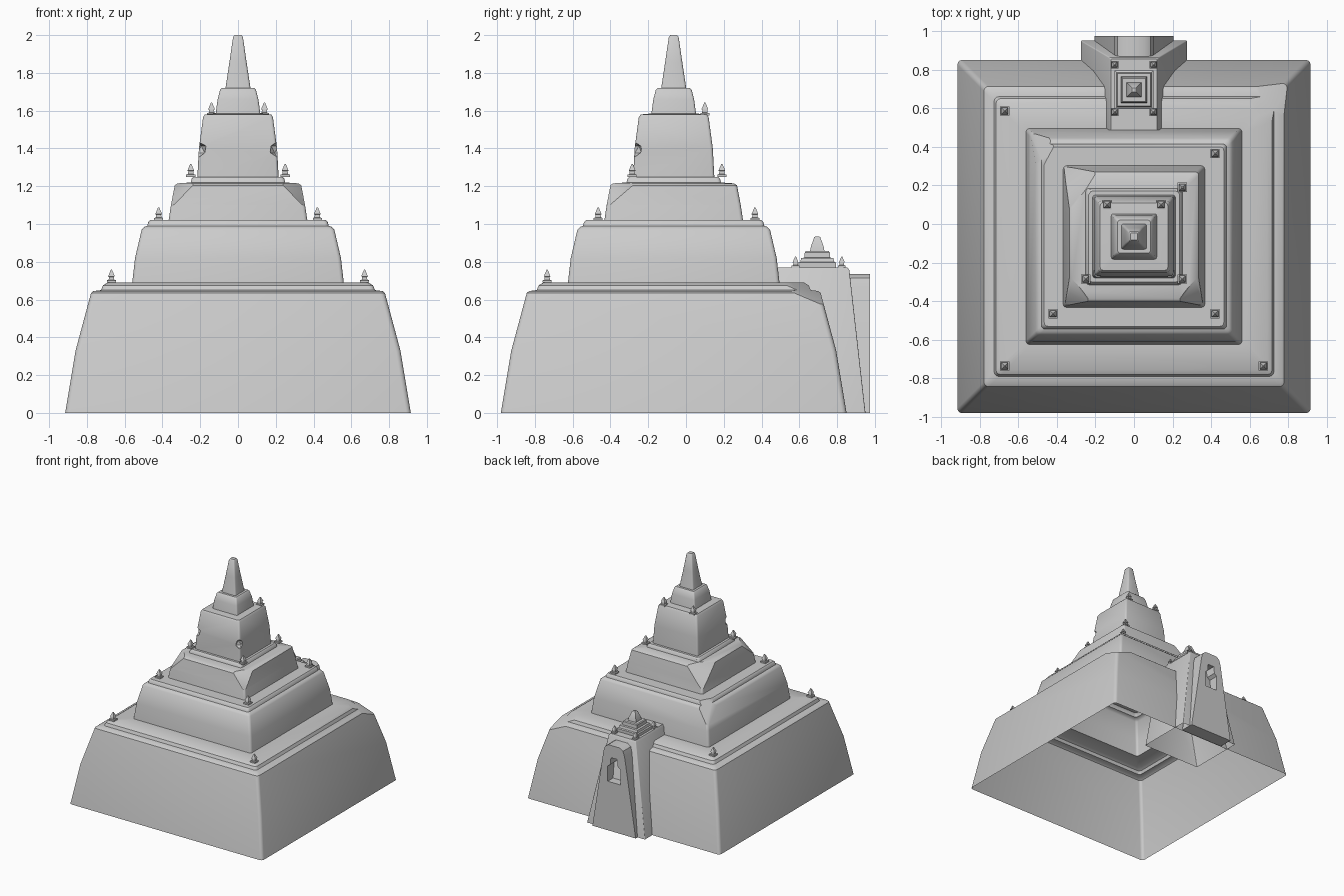
import bpy, bmesh, math
from mathutils import Vector

cube = bpy.data.objects.get("Cube")
if cube:
    bpy.data.objects.remove(cube, do_unlink=True)

stone = bpy.data.materials.new("grey_stone")
stone.use_nodes = True
GREY = (0.6, 0.6, 0.6, 1)
stone.diffuse_color = GREY
stone.node_tree.nodes["Principled BSDF"].inputs["Base Color"].default_value = GREY
CY = -0.065  # centre line of the stepped tower


def section(bm, hx, y0, y1, z, r):
    """Rectangle with rounded corners, as a ring of vertices."""
    r = min(r, hx * 0.3)
    corners = [(hx - r, y1 - r, 0), (r - hx, y1 - r, 90),
               (r - hx, y0 + r, 180), (hx - r, y0 + r, 270)]
    ring = []
    for x, y, start in corners:
        for step in ((0, 30, 60, 90) if r else (0,)):
            a = math.radians(start + step)
            ring.append(bm.verts.new((x + r * math.cos(a), y + r * math.sin(a), z)))
    return ring


def finish(obj):
    obj.data.materials.append(stone)
    bpy.ops.object.select_all(action='DESELECT')
    obj.select_set(True)
    bpy.context.view_layer.objects.active = obj
    bpy.ops.object.shade_smooth_by_angle(angle=math.radians(35))
    return obj


def add_mesh(name, bm):
    bmesh.ops.recalc_face_normals(bm, faces=bm.faces)
    mesh = bpy.data.meshes.new(name)
    bm.to_mesh(mesh)
    bm.free()
    obj = bpy.data.objects.new(name, mesh)
    bpy.context.collection.objects.link(obj)
    return obj


def loft(name, rows, r=0.0, top=True, bottom=False, chips=()):
    """Skin rows of (half width, y min, y max, z); each chip plane breaks off a corner."""
    bm = bmesh.new()
    rings = [section(bm, *row, r) for row in rows]
    for a, b in zip(rings, rings[1:]):
        for i in range(len(a)):
            j = (i + 1) % len(a)
            bm.faces.new((a[i], a[j], b[j], b[i]))
    if top:
        bm.faces.new(rings[-1])
    if bottom:
        bm.faces.new(rings[0][::-1])
    for points in chips:
        p, q, s = (Vector(v) for v in points)
        n = (q - p).cross(s - p).normalized()
        if n.z < 0:
            n.negate()
        geom = bm.verts[:] + bm.edges[:] + bm.faces[:]
        cut = bmesh.ops.bisect_plane(bm, geom=geom, plane_co=p, plane_no=n, clear_outer=True)
        edges = [e for e in cut["geom_cut"] if isinstance(e, bmesh.types.BMEdge)]
        if edges:
            bmesh.ops.contextual_create(bm, geom=edges)
    return finish(add_mesh(name, bm))


def square(profile, y=CY):
    return [(h, y - h, y + h, z) for h, z in profile]


# Hollow stepped tiers, each with a moulded rim and broken corners
loft("base_tier", square([(.915, 0), (.86, .33), (.778, .635), (.765, .645), (.725, .65),
                          (.715, .675), (.69, .69), (.56, .69)]), .025, top=False,
     chips=[((.69, .52, .69), (.59, .625, .69), (.78, .715, .58))])
loft("second_tier", square([(.56, .69), (.545, .82), (.51, .97), (.495, .985), (.48, .99),
                            (.475, 1.01), (.465, 1.02), (.367, 1.02)]), .02, top=False,
     chips=[((-.40, .43, 1.02), (-.47, .30, 1.02), (-.535, .47, .85))])
front_chips = [((s * .33, -.28, 1.21), (s * .24, -.39, 1.21), (s * .335, -.40, 1.12))
               for s in (-1, 1)]
loft("third_tier", square([(.367, 1.02), (.355, 1.1), (.335, 1.205), (.32, 1.215), (.25, 1.22),
                           (.245, 1.24), (.235, 1.25), (.215, 1.25)]), .018, top=False,
     chips=front_chips + [((-.2, .25, 1.22), (-.32, .08, 1.22), (-.355, .29, 1.06))])
fourth = loft("fourth_tier", square([(.215, 1.25), (.207, 1.4), (.185, 1.565), (.175, 1.58),
                                     (.118, 1.585)]), .015, bottom=True)
loft("fifth_tier", square([(.118, 1.585), (.108, 1.66), (.095, 1.71), (.085, 1.72),
                           (.066, 1.72)]), .012)
loft("spire", square([(.066, 1.72), (.045, 1.86), (.026, 1.99), (.018, 2.0)]), .012)

# Small notches broken out of the front corners
for side, label in ((1, "left"), (-1, "right")):
    bm = bmesh.new()
    bmesh.ops.create_icosphere(bm, subdivisions=1, radius=.04)
    notch = add_mesh(label + "_notch_cutter", bm)
    notch.location = (side * .205, -.27, 1.395)
    notch.hide_render = True
    notch.display_type = 'WIRE'
    mod = fourth.modifiers.new("notch", 'BOOLEAN')
    mod.operation = 'DIFFERENCE'
    mod.object = notch
    bpy.context.view_layer.objects.active = fourth
    bpy.ops.object.modifier_apply(modifier=mod.name)
    bpy.data.objects.remove(notch, do_unlink=True)

# Pinnacles: plinth, neck and pointed cap
PINNACLE = [(.024, 0), (.024, .012), (.015, .014), (.013, .03), (.018, .032), (.003, .068)]


def pinnacle(name, x, y, z, scale=1.0):
    obj = loft(name, square([(h * scale, k * scale) for h, k in PINNACLE], 0))
    obj.location = (x, y, z)


for tier, z, x, front, back, back_sides in (
        ("base", .69, .67, -.735, .585, (-1,)),
        ("second", 1.02, .42, -.465, .365, (1,)),
        ("third", 1.25, .25, -.285, .19, (1,)),
        ("fourth", 1.585, .14, None, .1, (-1, 1))):
    spots = [(s, back) for s in back_sides]
    if front:
        spots += [(s, front) for s in (-1, 1)]
    for s, y in spots:
        pinnacle(tier + "_pinnacle", s * x, y, z - (.01 if tier == "fourth" else 0))

# Rear porch: splayed body, roof steps and small spire
loft("porch_body", [(.275, .47, .95, 0), (.13, .47, .865, .755), (.12, .47, .855, .77)], .006)
PY = .695
loft("porch_roof", square([(.1, .77), (.1, .795), (.09, .80), (.085, .82), (.068, .822),
                           (.066, .85), (.06, .857), (.038, .857), (.034, .88), (.016, .93),
                           (.01, .935)], PY))
for s in (-1, 1):
    for y in (.58, .825):
        pinnacle("porch_pinnacle", s * .1, y, .77, .85)

# Arched gate slab with a window opening
curve = bpy.data.curves.new("porch_gate", 'CURVE')
curve.dimensions = '2D'
curve.fill_mode = 'BOTH'
curve.extrude = .06
outline = [(.205, 0), (.1, .67), (.085, .715), (.055, .735)]
window = [(.06, .42), (.06, .55), (.035, .57), (.03, .63)]
for half in (outline, window):
    points = half + [(-x, z) for x, z in reversed(half)]
    spline = curve.splines.new('POLY')
    spline.points.add(len(points) - 1)
    for p, (x, z) in zip(spline.points, points):
        p.co = (x, z, 0, 1)
    spline.use_cyclic_u = True
gate = bpy.data.objects.new("porch_gate", curve)
bpy.context.collection.objects.link(gate)
gate.rotation_euler.x = math.pi / 2
gate.location.y = .915
bpy.ops.object.select_all(action='DESELECT')
gate.select_set(True)
bpy.context.view_layer.objects.active = gate
bpy.ops.object.convert(target='MESH')
finish(bpy.context.view_layer.objects.active)
